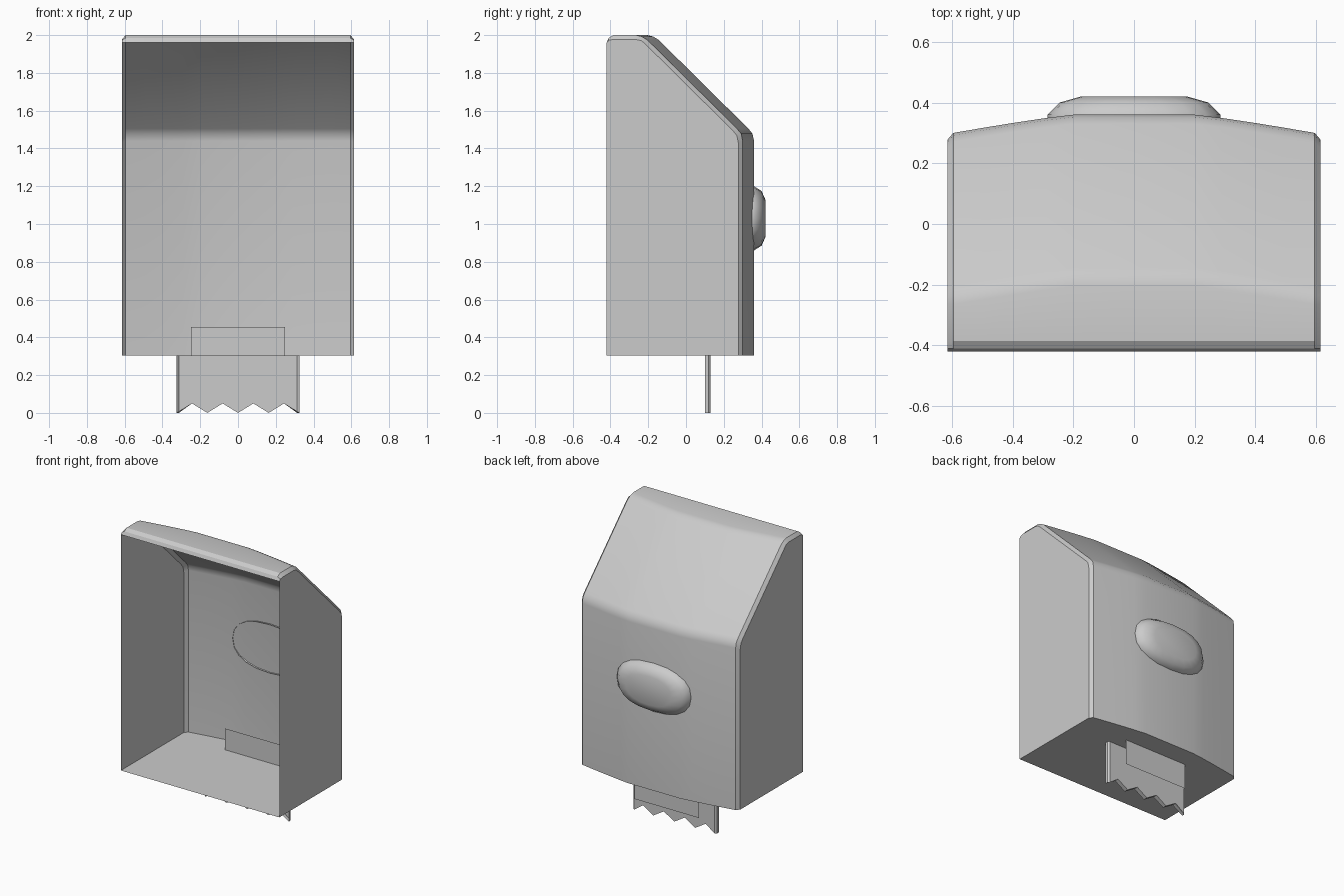
import bpy, math

if "Cube" in bpy.data.objects:
    bpy.data.objects.remove(bpy.data.objects["Cube"])


def make(name, verts, faces, angle=None):
    mesh = bpy.data.meshes.new(name)
    mesh.from_pydata(verts, [], faces)
    obj = bpy.data.objects.new(name, mesh)
    bpy.context.collection.objects.link(obj)
    bpy.ops.object.select_all(action='DESELECT')
    obj.select_set(True)
    bpy.context.view_layer.objects.active = obj
    bpy.ops.object.mode_set(mode='EDIT')
    bpy.ops.mesh.select_all(action='SELECT')
    bpy.ops.mesh.normals_make_consistent(inside=False)
    bpy.ops.object.mode_set(mode='OBJECT')
    if angle:
        bpy.ops.object.shade_smooth_by_angle(angle=math.radians(angle))
    return obj


BOTTOM, FRONT = 0.305, -0.42


def bulge(x):
    # back panel bows outward towards the middle
    t = max(0, (abs(x) - 0.2) / 0.395)
    return 0.36 - 0.06 * t ** 1.15


def profile(x, y, inset=0):
    # from the open front lip over the top and down the back
    i = inset
    return [(x, FRONT, 1.96), (x, -0.41, 1.984 - i * 0.5), (x, -0.385, 2 - i),
            (x, y - 0.565, 2 - i), (x, y - 0.535, 1.993 - i),
            (x, y - 0.505 - i * 0.4, 1.975 - i),
            (x, y - 0.03 - i, 1.505 - i * 0.4), (x, y - 0.008 - i, 1.478 - i * 0.4),
            (x, y - i, 1.44 - i * 0.4), (x, y - i, BOTTOM)]


# housing: lofted cover, two sides and floor, open at the front
half = [0.595, 0.49, 0.39, 0.29, 0.2]
xs = [-x for x in half] + [0] + half[::-1]
rows = [profile(-0.615, 0.3, 0.023)] + [profile(x, bulge(x)) for x in xs]
rows.append(profile(0.615, 0.3, 0.023))
n = len(rows[0])
cover = [v for r in rows for v in r]
faces = [(a * n + b, a * n + b + 1, (a + 1) * n + b + 1, (a + 1) * n + b)
         for a in range(len(rows) - 1) for b in range(n - 1)]
k = len(cover)
cover += [(-0.615, FRONT, BOTTOM), (0.615, FRONT, BOTTOM)]
last = (len(rows) - 1) * n
faces.append(tuple(range(n)) + (k,))
faces.append(tuple(range(last, last + n)) + (k + 1,))
faces.append((k,) + tuple(a * n + n - 1 for a in range(len(rows))) + (k + 1,))
make("housing", cover, faces, 30)

# oval button on the back
N = 20
rings = [(0.285, 0.17, 0.347), (0.285, 0.17, 0.36), (0.245, 0.145, 0.4),
         (0.175, 0.1, 0.42)]
verts = []
for rx, rz, y in rings:
    for j in range(N):
        c, s = math.cos(2 * math.pi * j / N), math.sin(2 * math.pi * j / N)
        verts.append((rx * math.copysign(abs(c) ** 0.85, c), y,
                      1.03 + rz * math.copysign(abs(s) ** 0.85, s)))
faces = [(r * N + j, r * N + (j + 1) % N, (r + 1) * N + (j + 1) % N, (r + 1) * N + j)
         for r in range(len(rings) - 1) for j in range(N)]
faces.append(tuple(range(3 * N, 4 * N)))
make("button", verts, faces, 50)

# hanging sheet: shallow shell with chamfered sides and a toothed lower edge
edge = [(-0.325 + 0.65 * j / 8, 0.05 * (j % 2)) for j in range(9)]
verts, m = [], len(edge)
for y, inset in ((0.1, 0), (0.118, 0), (0.13, 0.012)):
    for z_top in (False, True):
        for x, z in edge:
            xx = max(-0.325 + inset, min(0.325 - inset, x))
            verts.append((xx, y, BOTTOM if z_top else z))
faces = []
for r in range(2):
    a, b = r * 2 * m, (r + 1) * 2 * m
    faces += [(a + j, a + j + 1, b + j + 1, b + j) for j in range(m - 1)]
    faces += [(a + j, a + j + m, b + j + m, b + j) for j in (0, m - 1)]
back = 4 * m
faces += [(back + j, back + j + 1, back + m + j + 1, back + m + j) for j in range(m - 1)]
make("paper_sheet", verts, faces)

# thin upright plate passing through the floor behind the sheet
make("guide_plate", [(-0.25, 0.215, 0.125), (0.25, 0.215, 0.125),
                     (0.25, 0.215, 0.455), (-0.25, 0.215, 0.455)], [(0, 1, 2, 3)])
